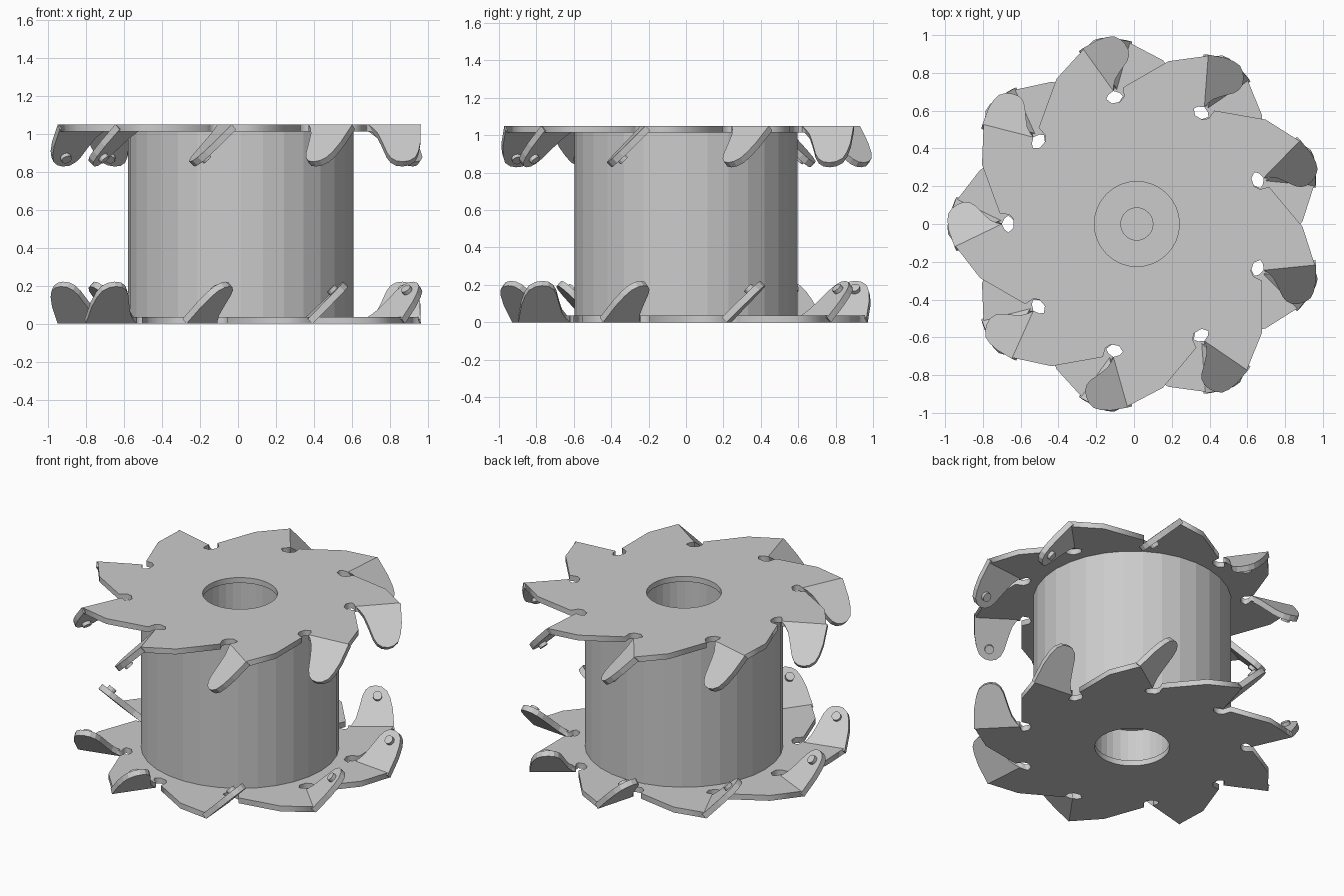
import bpy, bmesh
from math import cos, sin, pi, radians
from mathutils import Vector, Matrix

if "Cube" in bpy.data.objects:
    bpy.data.objects.remove(bpy.data.objects["Cube"])

H, T, CX, N = 1.05, 0.036, 0.015, 9        # height, sheet thickness, axis x, teeth
FLIP = Matrix.Translation((0, 0, H)) @ Matrix.Rotation(pi, 4, 'X')

# One tooth in local coordinates: u outward, v counter-clockwise
A, B = Vector((0.715, 0.0, 0)), Vector((0.96, 0.118, 0))   # ends of the bend line
TOOTH = [(0.725, -0.055), (0.675, -0.05), (0.652, -0.025), (0.652, 0.02),
         (0.68, 0.045), (0.70, 0.03), A[:2], B[:2], (0.83, 0.286)]
# Tab outline: s along the bend line, t horizontal run (drops 45 degrees)
TAB = [(0, 0), (0.278, 0), (0.268, 0.09), (0.252, 0.14), (0.232, 0.172), (0.20, 0.19),
       (0.165, 0.196), (0.13, 0.192), (0.103, 0.176), (0.085, 0.15), (0.062, 0.085),
       (0.045, 0.045), (0.022, 0.018)]

b = (B - A).normalized()
n = Vector((b.y, -b.x, 0))
normal = (n + Vector((0, 0, 1))).normalized()
slope = (n - Vector((0, 0, 1))).normalized()
turns = [Matrix.Rotation(pi + k * 2 * pi / N, 4, 'Z') for k in range(N)]


def add(name, mesh):
    ob = bpy.data.objects.new(name, mesh)
    ob.location.x = CX
    bpy.context.collection.objects.link(ob)
    return ob


def finish(name, bm):
    bmesh.ops.recalc_face_normals(bm, faces=bm.faces)
    mesh = bpy.data.meshes.new(name)
    bm.to_mesh(mesh)
    bm.free()
    return mesh


def add_pair(name, mesh):
    """Top part plus the same part turned over for the bottom."""
    add("top_" + name, mesh)
    low = mesh.copy()
    low.transform(FLIP)
    add("bottom_" + name, low)


def plate_mesh():
    cu = bpy.data.curves.new("plate_outline", 'CURVE')
    cu.dimensions, cu.fill_mode, cu.extrude = '2D', 'BOTH', T / 2
    outer = [m @ Vector((u, v, 0)) for m in turns for u, v in TOOTH]
    hole = [Vector((0.225 * cos(a), 0.225 * sin(a), 0))
            for a in (i * 2 * pi / 32 for i in range(32))]
    for pts in (outer, hole):
        sp = cu.splines.new('POLY')
        sp.points.add(len(pts) - 1)
        for p, co in zip(sp.points, pts):
            p.co = (co.x, co.y, 0, 1)
        sp.use_cyclic_u = True
    ob = add("plate_outline", cu)
    dg = bpy.context.evaluated_depsgraph_get()
    mesh = bpy.data.meshes.new_from_object(ob.evaluated_get(dg))
    bpy.data.objects.remove(ob)
    mesh.transform(Matrix.Translation((0, 0, H - T / 2)))
    return mesh


# Toothed end plates
add_pair("toothed_plate", plate_mesh())

# Bent tabs
bm = bmesh.new()
for m in turns:
    rings = []
    for off in (0, T):
        rings.append([bm.verts.new(m @ (A + b * s + n * t + Vector((0, 0, H - t)) - normal * off))
                      for s, t in TAB])
    top, low = rings
    bm.faces.new(top)
    bm.faces.new(low[::-1])
    for i in range(len(TAB)):
        j = (i + 1) % len(TAB)
        bm.faces.new((top[i], low[i], low[j], top[j]))
add_pair("bent_tabs", finish("bent_tabs", bm))

# Small pins on the inner faces of the tabs
bm = bmesh.new()
basis = Matrix((b, slope, normal)).transposed().to_4x4()
pos = A + b * 0.175 + n * 0.145 + Vector((0, 0, H - 0.145)) - normal * (T + 0.008)
for m in turns:
    bmesh.ops.create_cone(bm, cap_ends=True, segments=12, radius1=0.028, radius2=0.028,
                          depth=0.028, matrix=m @ Matrix.Translation(pos) @ basis)
add_pair("tab_pins", finish("tab_pins", bm))

# Drum with a blind bore at each end
profile = [(0, 0.25), (0.235, 0.25), (0.235, 0.025), (0.595, 0.025), (0.595, H - 0.025),
           (0.235, H - 0.025), (0.235, 0.80), (0.085, 0.80), (0.085, 0.77), (0, 0.77)]
bm = bmesh.new()
vs = [bm.verts.new((r, 0, z)) for r, z in profile]
es = [bm.edges.new(p) for p in zip(vs, vs[1:])]
bmesh.ops.spin(bm, geom=vs + es, axis=(0, 0, 1), cent=(0, 0, 0), angle=2 * pi, steps=32)
bmesh.ops.remove_doubles(bm, verts=bm.verts, dist=1e-4)
add("drum", finish("drum", bm))
